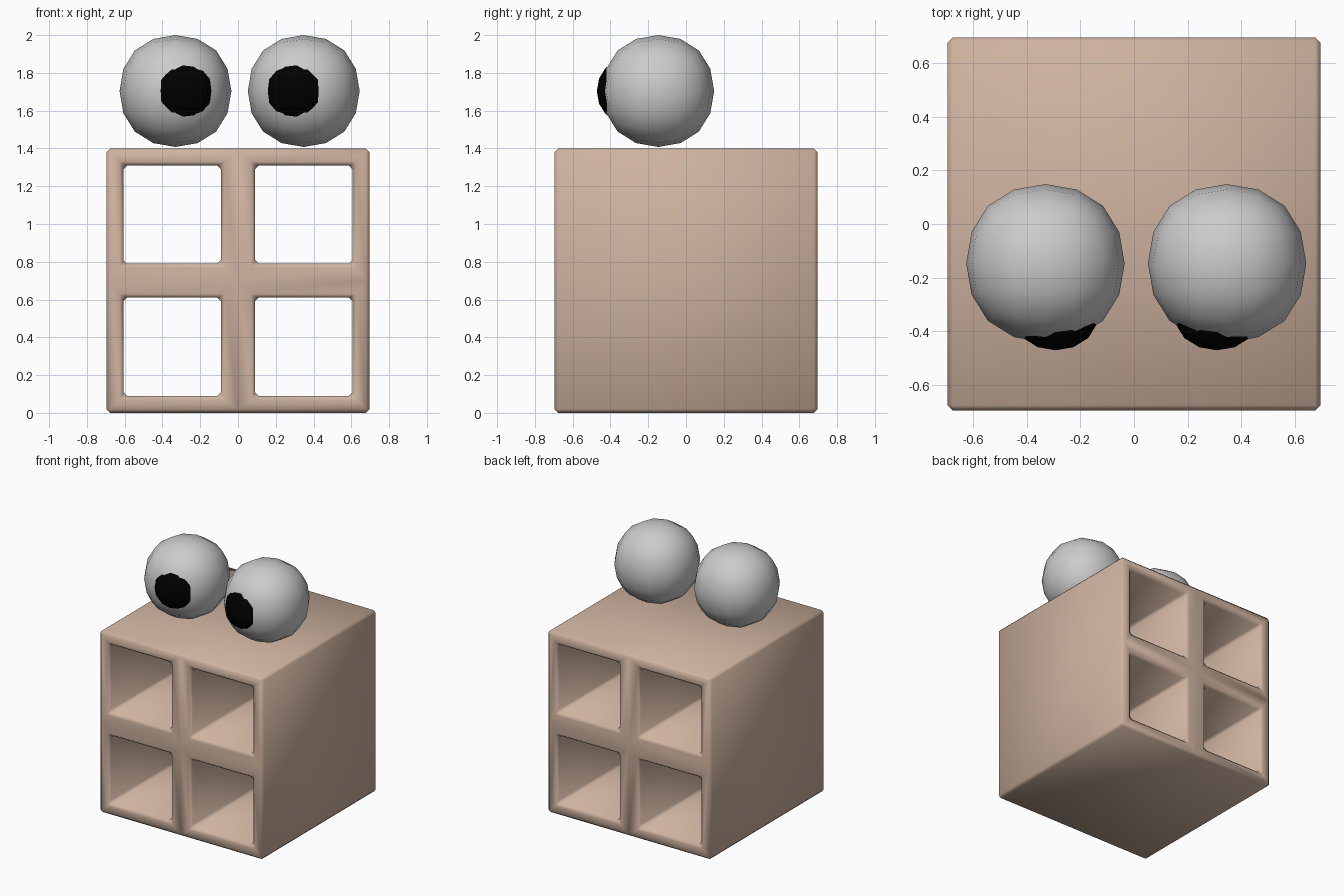
import bpy, bmesh
from mathutils import Matrix

if "Cube" in bpy.data.objects:
    bpy.data.objects.remove(bpy.data.objects["Cube"])

HALF, TOP = 0.697, 1.4


def material(name, color):
    m = bpy.data.materials.new(name)
    m.diffuse_color = (*color, 1)
    m.use_nodes = True
    m.node_tree.nodes["Principled BSDF"].inputs["Base Color"].default_value = m.diffuse_color
    return m


def add_object(name, bm, mat=None):
    bmesh.ops.recalc_face_normals(bm, faces=bm.faces)
    for f in bm.faces:
        f.smooth = True
    me = bpy.data.meshes.new(name)
    bm.to_mesh(me)
    bm.free()
    ob = bpy.data.objects.new(name, me)
    bpy.context.collection.objects.link(ob)
    if mat:
        me.materials.append(mat)
    return ob


def ball(name, center, radius, mat=None):
    # rounded cube: subdivided twice, scaled so its half width equals radius
    bm = bmesh.new()
    bmesh.ops.create_cube(bm, size=2)
    ob = add_object(name, bm, mat)
    sub = ob.modifiers.new("round", "SUBSURF")
    sub.levels = sub.render_levels = 2
    dg = bpy.context.evaluated_depsgraph_get()
    half = max(v.co.x for v in ob.evaluated_get(dg).data.vertices)
    ob.data.transform(Matrix.Scale(radius / half, 4))
    ob.location = center
    return ob


tan = material("tan", (0.62, 0.45, 0.35))
black = material("black", (0, 0, 0))

# box: 2 x 2 front cells, each inset and opened, then extruded to the back
bm = bmesh.new()
xs, zs = (-HALF, 0, HALF), (0, TOP / 2, TOP)
grid = [[bm.verts.new((x, -HALF, z)) for x in xs] for z in zs]
cells = [bm.faces.new((grid[j][i], grid[j][i + 1], grid[j + 1][i + 1], grid[j + 1][i]))
         for j in range(2) for i in range(2)]
bm.normal_update()
bmesh.ops.inset_individual(bm, faces=cells, thickness=0.09, use_even_offset=True)
bmesh.ops.delete(bm, geom=cells, context="FACES")
ext = bmesh.ops.extrude_face_region(bm, geom=bm.faces[:], use_keep_orig=True)
verts = [g for g in ext["geom"] if isinstance(g, bmesh.types.BMVert)]
bmesh.ops.translate(bm, verts=verts, vec=(0, 2 * HALF, 0))
box = add_object("cubby_box", bm, tan)
bev = box.modifiers.new("soft_edges", "BEVEL")
bev.width, bev.segments, bev.limit_method = 0.02, 1, "ANGLE"

# eyes with pupils pushed out of the front, looking inward
for side, eye_x, pupil_x in (("left", -0.331, -0.293), ("right", 0.348, 0.310)):
    ball(side + "_eye", (eye_x, -0.147, 1.704), 0.296)
    ball(side + "_pupil", (pupil_x, -0.304, 1.704), 0.168, black)
